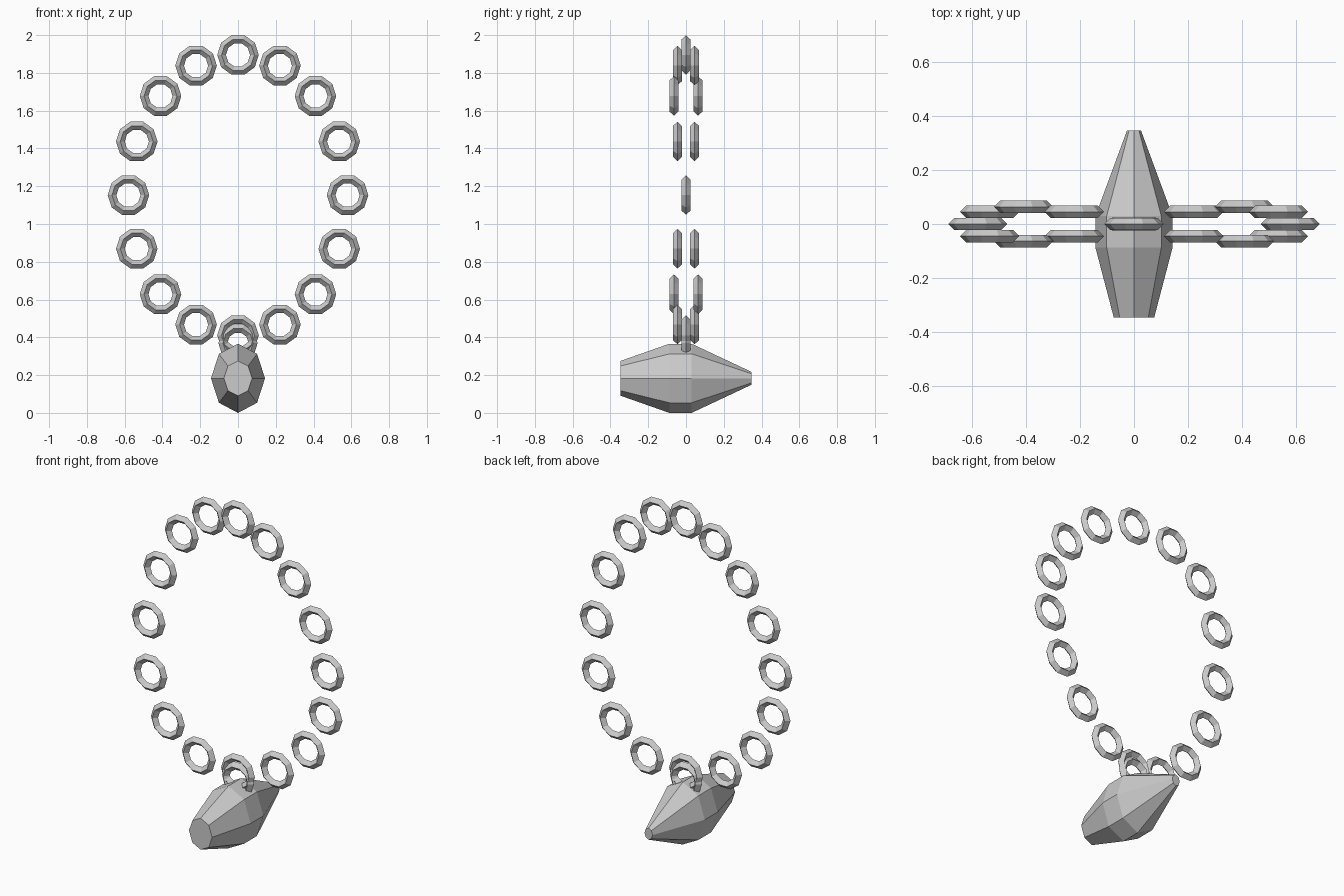
import bpy
import math

if "Cube" in bpy.data.objects:
    bpy.data.objects.remove(bpy.data.objects["Cube"])

grey = bpy.data.materials.new("steel grey")
grey.diffuse_color = (0.6, 0.6, 0.6, 1)
grey.use_nodes = True
grey.node_tree.nodes["Principled BSDF"].inputs["Base Color"].default_value = grey.diffuse_color


def make(name, verts, faces):
    mesh = bpy.data.meshes.new(name)
    mesh.from_pydata(verts, [], faces)
    mesh.materials.append(grey)
    obj = bpy.data.objects.new(name, mesh)
    bpy.context.collection.objects.link(obj)
    return obj


def ring(name, loc, radius, thick, sides=10, section=4):
    """Low-poly ring lying in the x-z plane."""
    bpy.ops.mesh.primitive_torus_add(
        major_segments=sides, minor_segments=section,
        major_radius=radius, minor_radius=thick,
        location=loc, rotation=(math.pi / 2, 0, 0))
    obj = bpy.context.object
    obj.name = name
    obj.data.materials.clear()
    obj.data.materials.append(grey)
    for p in obj.data.polygons:
        p.use_smooth = False
    return obj


# chain: 16 links on a gently twisted oval
for i in range(16):
    a = math.tau * i / 16
    ring(f"chain_link_{i + 1}",
         (0.58 * math.sin(a), -0.064 * math.sin(2 * a), 1.153 + 0.742 * math.cos(a)),
         0.087, 0.023)

# small bail ring joining the chain to the pendant
ring("bail_ring", (0, 0, 0.37), 0.08, 0.024)

# pendant: eight-sided faceted body along y (y, half width, half height)
profile = [(-0.347, 0.075, 0.092), (-0.088, 0.143, 0.183),
           (0.03, 0.143, 0.183), (0.347, 0.026, 0.034)]
n = 8
verts = [(w * math.cos(math.tau * k / n), y, 0.183 + h * math.sin(math.tau * k / n))
         for y, w, h in profile for k in range(n)]
faces = [(r * n + k, r * n + (k + 1) % n, (r + 1) * n + (k + 1) % n, (r + 1) * n + k)
         for r in range(len(profile) - 1) for k in range(n)]
faces = [f[::-1] for f in faces]
faces.append(tuple(range(n)))
faces.append(tuple(reversed(range(3 * n, 4 * n))))
pendant = make("pendant", verts, faces)

# consistent outward normals
import bmesh
bm = bmesh.new()
bm.from_mesh(pendant.data)
bmesh.ops.recalc_face_normals(bm, faces=bm.faces)
bm.to_mesh(pendant.data)
bm.free()
